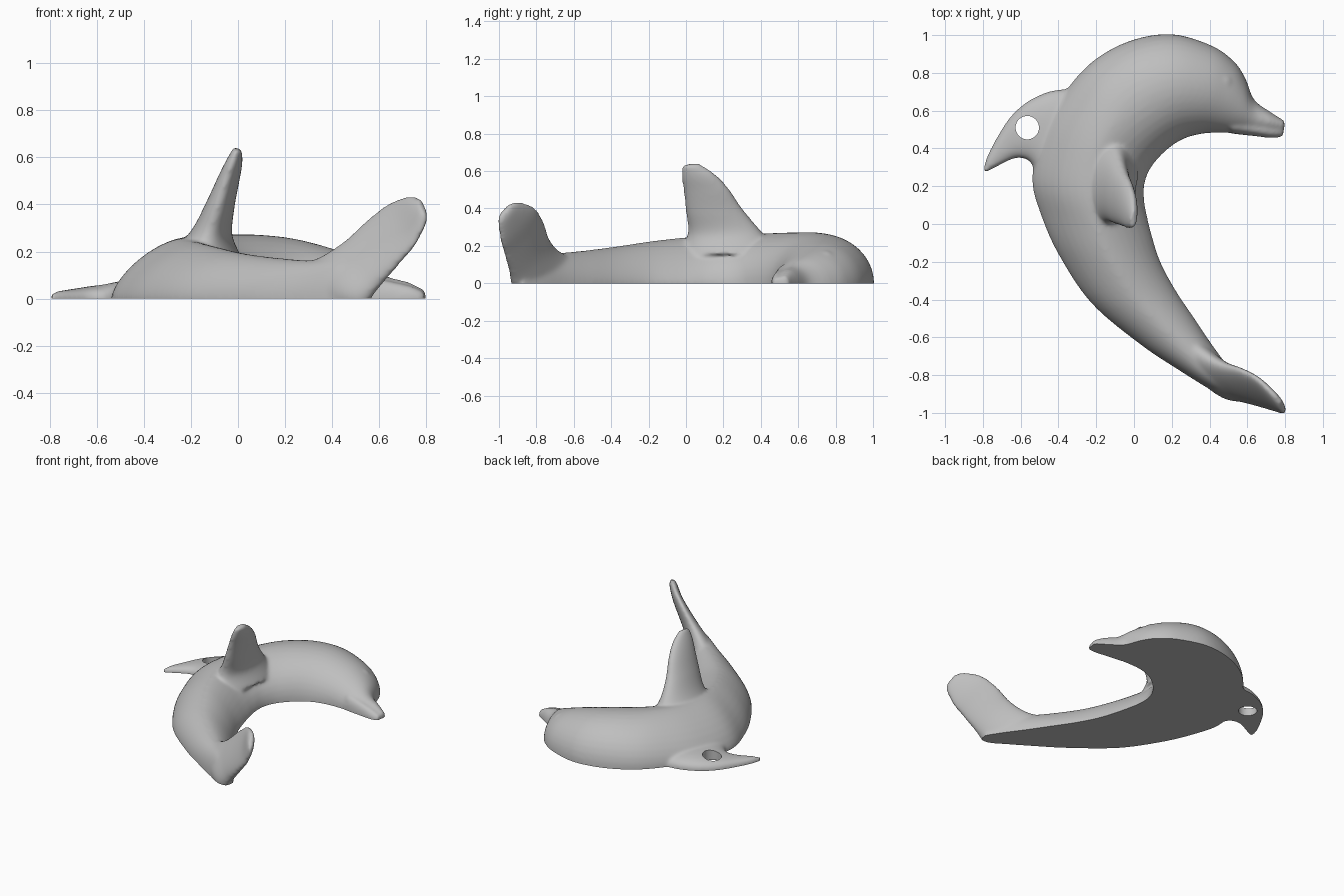
import bpy
import bmesh
import math
from mathutils import Vector

RING = 40      # vertices around each cross-section
STEPS = 6      # interpolated sections between two stations
UP = Vector((0, 0, 1))

old = bpy.data.objects.get("Cube")
if old:
    bpy.data.objects.remove(old, do_unlink=True)

grey = bpy.data.materials.new("plain grey")
grey.use_nodes = True
grey.diffuse_color = (0.52, 0.52, 0.52, 1)
grey.node_tree.nodes["Principled BSDF"].inputs["Base Color"].default_value = grey.diffuse_color


def spline(rows):
    """Catmull-Rom interpolation through rows of numbers."""
    rows = [Vector(r) for r in rows]
    last = len(rows) - 1
    out = []
    for i in range(last):
        p = [rows[min(max(i + k, 0), last)] for k in (-1, 0, 1, 2)]
        for s in range(STEPS):
            t = s / STEPS
            out.append(0.5 * (2 * p[1] + (p[2] - p[0]) * t
                              + (2 * p[0] - 5 * p[1] + 4 * p[2] - p[3]) * t ** 2
                              + (3 * p[1] - p[0] - 3 * p[2] + p[3]) * t ** 3))
    return out + [rows[-1]]


def loft(bm, rows, normal=None):
    """Skin sections, each row = edge point, opposite edge point, half thickness, fullness."""
    rings = []
    rows = spline(rows)
    for i, row in enumerate(rows):
        a, b, thick, power = Vector(row[0:3]), Vector(row[3:6]), row[6], row[7]
        mid = (a + b) / 2
        up = normal
        if up is None:
            lo, hi = rows[max(i - 1, 0)], rows[min(i + 1, len(rows) - 1)]
            span = Vector(hi[0:3]) + Vector(hi[3:6]) - Vector(lo[0:3]) - Vector(lo[3:6])
            up = (b - a).cross(span).normalized()
        ring = []
        for k in range(RING):
            ang = math.tau * k / RING
            c, s = [math.copysign(abs(f) ** (2 / power), f) for f in (math.cos(ang), math.sin(ang))]
            ring.append(bm.verts.new(mid + (a - mid) * c + up * thick * s))
        rings.append(ring)
    for r, q in zip(rings, rings[1:]):
        for k in range(RING):
            j = (k + 1) % RING
            bm.faces.new((r[k], r[j], q[j], q[k]))
    bm.faces.new(rings[0])
    bm.faces.new(rings[-1])


def floor_part(bm, rows):
    """Loft a part that lies on the floor: x, y, opposite x, y, height, fullness."""
    loft(bm, [(a, b, 0, c, d, 0, h, p) for a, b, c, d, h, p in rows], UP)


def blade(bm, rows):
    """Loft a raised part with plain elliptical sections."""
    loft(bm, [(*row, 2) for row in rows])


def make_object(name, bm):
    bmesh.ops.recalc_face_normals(bm, faces=bm.faces)
    mesh = bpy.data.meshes.new(name)
    bm.to_mesh(mesh)
    bm.free()
    obj = bpy.data.objects.new(name, mesh)
    bpy.context.collection.objects.link(obj)
    mesh.materials.append(grey)
    return obj


# Curved trunk from beak to tail root
trunk = [
    (.8, .545, .795, .5, .035, 2), (.72, .595, .73, .49, .07, 2),
    (.635, .66, .645, .485, .092, 2), (.59, .77, .55, .482, .135, 2),
    (.53, .86, .45, .483, .175, 2), (.41, .945, .36, .478, .217, 2),
    (.2, 1.005, .26, .45, .256, 2), (-.02, .97, .17, .39, .272, 2),
    (-.22, .86, .09, .3, .272, 1.9), (-.38, .68, .055, .21, .268, 1.7),
    (-.49, .48, .055, .12, .262, 1.55), (-.54, .24, .07, .04, .256, 1.5),
    (-.49, .04, .095, -.06, .245, 1.5), (-.395, -.17, .14, -.2, .225, 1.6),
    (-.225, -.42, .22, -.35, .195, 1.7), (.03, -.635, .32, -.5, .172, 1.8),
    (.24, -.775, .41, -.635, .162, 2), (.42, -.885, .5, -.76, .17, 2),
    (.53, -.93, .57, -.87, .09, 2)]

# Lower jaw, parted from the beak by a shallow mouth groove
jaw = [(.79, .512, .79, .462, .03, 2), (.73, .525, .73, .455, .055, 2),
       (.64, .54, .64, .465, .075, 2), (.52, .56, .52, .478, .1, 2)]

# Dorsal fin lying flat on the floor, thinning towards its tip
dorsal = [
    (-.33, .715, -.42, .2, .085, 2.5), (-.42, .708, -.5, .25, .08, 2.5),
    (-.5, .682, -.54, .315, .07, 2.5), (-.58, .637, -.575, .345, .06, 2.5),
    (-.66, .56, -.63, .348, .05, 2.5), (-.73, .45, -.69, .322, .04, 2.5),
    (-.78, .35, -.745, .293, .032, 2.5), (-.797, .285, -.79, .272, .022, 2.5)]

# Raised flipper: leading edge, trailing edge, half thickness
flipper = [
    (-.1, .48, .19, -.15, -.03, .17, .15), (-.085, .39, .29, -.13, .01, .27, .085),
    (-.06, .3, .4, -.09, -.002, .39, .06), (-.025, .225, .51, -.055, -.014, .5, .045),
    (-.002, .15, .587, -.03, -.024, .57, .034), (.003, .07, .64, -.005, -.02, .632, .02)]

# Tail fluke sweeping up out of the trunk
fluke = [
    (.2, -.55, .11, .42, -.83, -.05, .08), (.35, -.675, .17, .52, -.915, -.03, .075),
    (.455, -.735, .24, .595, -.937, .05, .055), (.555, -.765, .335, .685, -.968, .15, .04),
    (.645, -.81, .405, .75, -.99, .225, .032), (.73, -.89, .436, .795, -1.003, .315, .026),
    (.775, -.94, .425, .797, -1.002, .36, .016)]

bm = bmesh.new()
for rows in (trunk, jaw, dorsal):
    floor_part(bm, rows)
for rows in (flipper, fluke):
    blade(bm, rows)
# Eye bump
eye = bmesh.ops.create_uvsphere(bm, u_segments=16, v_segments=12, radius=.04)
bmesh.ops.translate(bm, verts=eye["verts"], vec=(.48, .75, .135))
body = make_object("dolphin_body", bm)

# Round cutter for the ring hole through the dorsal fin
bm = bmesh.new()
bmesh.ops.create_cone(bm, cap_ends=True, segments=48, radius1=.062, radius2=.062, depth=.5)
bmesh.ops.translate(bm, verts=bm.verts, vec=(-.565, .51, 0))
cutter = make_object("hole_cutter", bm)
cutter.hide_render = True

# Fuse the parts into one soft skin, then drill the hole
remesh = body.modifiers.new("fuse", "REMESH")
remesh.mode = "VOXEL"
remesh.voxel_size = .01
soften = body.modifiers.new("soften", "SMOOTH")
soften.factor = .5
soften.iterations = 14
hole = body.modifiers.new("ring hole", "BOOLEAN")
hole.operation = "DIFFERENCE"
hole.solver = "EXACT"
hole.object = cutter
graph = bpy.context.evaluated_depsgraph_get()
skin = bpy.data.meshes.new_from_object(body.evaluated_get(graph))
body.modifiers.clear()
body.data = skin
bpy.data.objects.remove(cutter, do_unlink=True)

# Slice the skin flat at the floor
bm = bmesh.new()
bm.from_mesh(skin)
cut = bmesh.ops.bisect_plane(bm, geom=bm.verts[:] + bm.edges[:] + bm.faces[:],
                             plane_co=(0, 0, 0), plane_no=UP, clear_inner=True)
rim = [e for e in cut["geom_cut"] if isinstance(e, bmesh.types.BMEdge)]
bmesh.ops.triangle_fill(bm, edges=rim, use_beauty=True, normal=-UP)
for face in bm.faces:
    face.material_index = 0
bm.to_mesh(skin)
bm.free()

bpy.ops.object.select_all(action="DESELECT")
body.select_set(True)
bpy.context.view_layer.objects.active = body
bpy.ops.object.shade_smooth_by_angle(angle=math.radians(40))
